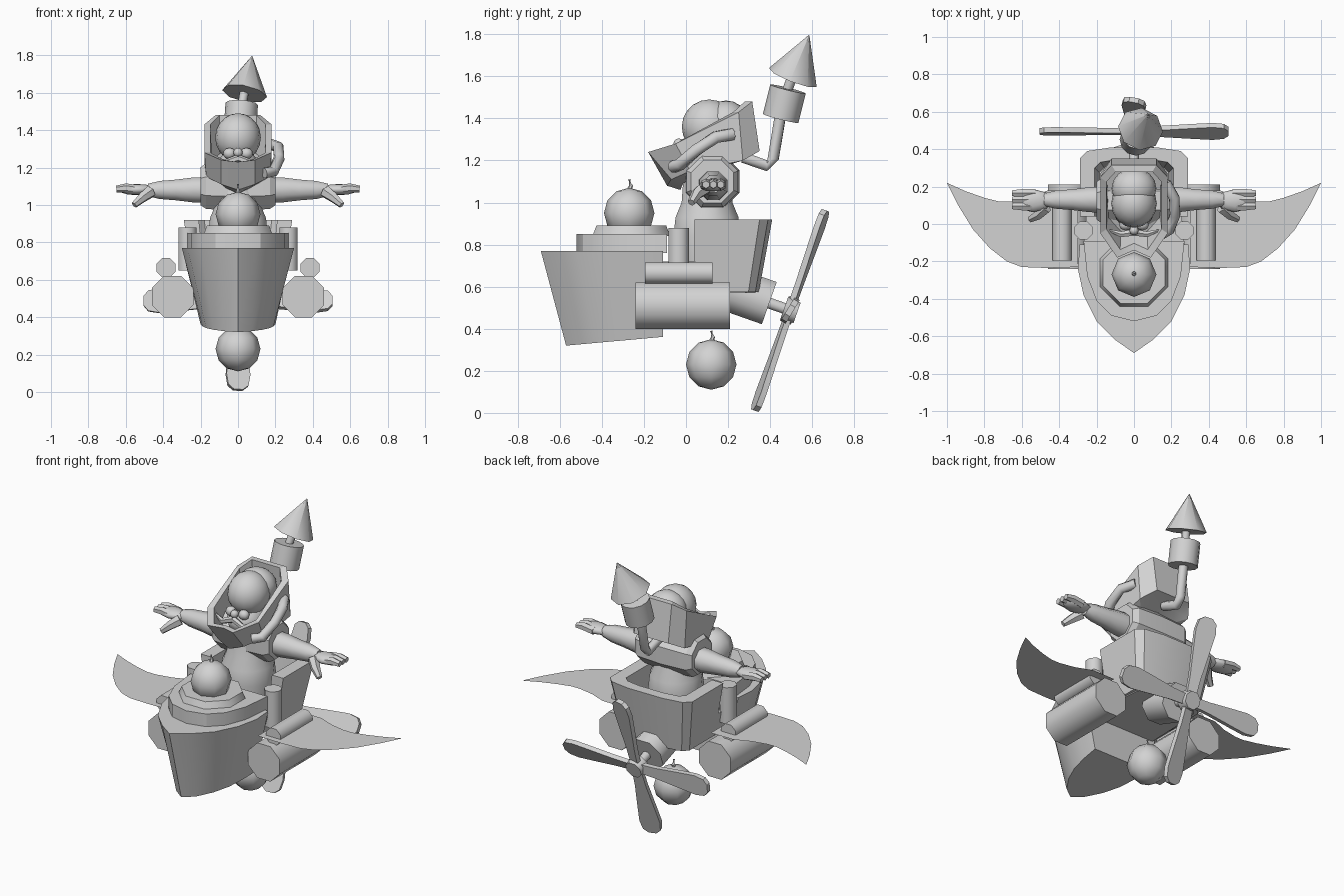
import bpy
import bmesh
import math
from mathutils import Matrix, Vector

default_cube = bpy.data.objects.get("Cube")
if default_cube:
    bpy.data.objects.remove(default_cube, do_unlink=True)

grey = bpy.data.materials.new("plain_grey")
grey.use_nodes = True
colour = (.65, .65, .65, 1)
grey.diffuse_color = colour
grey.node_tree.nodes["Principled BSDF"].inputs["Base Color"].default_value = colour


def finish(name, bm, angle=40, matrix=None):
    """Turn a bmesh into a shaded, coloured object."""
    bmesh.ops.recalc_face_normals(bm, faces=bm.faces)
    if matrix:
        bm.transform(matrix)
    mesh = bpy.data.meshes.new(name)
    bm.to_mesh(mesh)
    bm.free()
    mesh.materials.append(grey)
    for polygon in mesh.polygons:
        polygon.use_smooth = True
    mesh.set_sharp_from_angle(angle=math.radians(angle))
    obj = bpy.data.objects.new(name, mesh)
    bpy.context.scene.collection.objects.link(obj)
    return obj


def loft(name, loops, angle=40, matrix=None):
    """Skin a series of closed loops that share a point count."""
    bm = bmesh.new()
    rings = [[bm.verts.new(point) for point in loop] for loop in loops]
    for lower, upper in zip(rings, rings[1:]):
        count = len(lower)
        for i in range(count):
            j = (i + 1) % count
            bm.faces.new((lower[i], lower[j], upper[j], upper[i]))
    bm.faces.new(rings[0])
    bm.faces.new(rings[-1])
    return finish(name, bm, angle, matrix)


def tube(name, path, radii, sides=8, angle=50, matrix=None):
    """Sweep a regular polygon along a path with changing radius."""
    path = [Vector(point) for point in path]
    loops = []
    for i, centre in enumerate(path):
        ahead = path[min(i + 1, len(path) - 1)] - path[max(i - 1, 0)]
        turn = ahead.to_track_quat('Z', 'Y')
        ring = []
        for k in range(sides):
            a = math.tau * (k + .5) / sides
            ring.append(centre + turn @ Vector((math.cos(a), math.sin(a), 0)) * radii[i])
        loops.append(ring)
    return loft(name, loops, angle, matrix)


def ball(name, centre, size, segments=12, rings=8):
    bm = bmesh.new()
    bmesh.ops.create_uvsphere(bm, u_segments=segments, v_segments=rings, radius=1)
    placing = Matrix.Translation(centre) @ Matrix.Diagonal((*size, 1))
    return finish(name, bm, 60, placing)


def mirrored(half):
    """Close a half outline across the x = 0 plane."""
    return half + [(-p[0], *p[1:]) for p in reversed(half) if p[0] > 0]


def at_height(outline, z):
    return [(x, y, z) for x, y in outline]


# Pointed front hull, with its bottom rising towards the back
deck = mirrored([(0, -.69), (.1, -.62), (.2, -.52), (.27, -.38), (.3, -.24), (.29, -.11)])
keel = mirrored([(0, -.57), (.07, -.52), (.13, -.43), (.17, -.33), (.19, -.22), (.2, -.11)])
keel = [(x, y, .32 + (y + .57) * .09) for x, y in keel]
loft("front_hull", [keel, at_height(deck, .77)], 30)

# Stepped deck under the front bomb
step = mirrored([(0, -.52), (.12, -.49), (.2, -.41), (.25, -.28), (.27, -.09)])
loft("deck_step", [at_height(step, .76), at_height(step, .85)], 30)
tube("bomb_stand", [(0, -.26, .84), (0, -.26, .89)], [.2, .18])

# Open rear tub: sloping floor block and horseshoe wall
floor = mirrored([(.23, -.11), (.225, .1), (.21, .28), (.17, .33)])
floor_top = mirrored([(.27, -.11), (.25, .1), (.23, .3), (.19, .35)])
loft("tub_floor", [at_height(floor, .57), at_height(floor_top, .72)], 20)
outside = [(.29, .04), (.29, .35), (.25, .39), (.12, .41)]
inside = [(-.21, .04), (-.21, .3), (-.18, .33), (-.09, .345)]
horseshoe = mirrored(outside) + inside + [(-x, y) for x, y in reversed(inside)]
loft("tub_wall", [[(x * .8, y * .82 + .01, .575) for x, y in horseshoe],
                  at_height(horseshoe, .92)], 20)


# Bombs with bent fuses
def bomb(name, y, z):
    ball(name, (0, y, z), (.12, .12, .12), 8, 6)
    tube(name + "_fuse", [(0, y, z + .11), (0, y + .008, z + .13), (0, y, z + .16)],
         [.012, .01, .006], 6)


bomb("front_bomb", -.27, .95)
bomb("hanging_bomb", .12, .23)

# Side tanks, pipes, posts and wings
wing = [(.3, -.23), (.47, -.235), (.6, -.23), (.68, -.2), (.77, -.13), (.86, -.03), (.94, .1),
        (1, .22), (.9, .175), (.8, .14), (.72, .12), (.66, .12), (.56, .14), (.46, .18), (.3, .18)]
for side, s in (("left", 1), ("right", -1)):
    tube(side + "_tank", [(s * .35, -.24, .51), (s * .35, .21, .51)], [.12, .12])
    tube(side + "_pipe", [(s * .385, -.195, .665), (s * .385, .125, .665)], [.055, .055])
    tube(side + "_post", [(s * .27, -.035, .65), (s * .27, -.035, .88)], [.053, .053])
    bm = bmesh.new()
    bm.faces.new([bm.verts.new((s * x, y, .66)) for x, y in wing])
    plate = finish(side + "_wing", bm)
    if plate.data.polygons[0].normal.z < 0:
        plate.data.flip_normals()

# Tilted engine and four-bladed propeller
tilt = Matrix.Translation((0, .495, .487)) @ Matrix.Rotation(math.radians(-19.4), 4, 'X')
tube("engine", [(0, -.3, 0), (0, -.105, 0)], [.115, .115], matrix=tilt)
tube("propeller_shaft", [(0, -.13, 0), (0, 0, 0)], [.028, .028], matrix=tilt)
tube("propeller_hub", [(0, -.03, 0), (0, .035, 0)], [.065, .055], matrix=tilt)
blade = mirrored([(.03, .03), (.035, .14), (.055, .32), (.065, .42), (.055, .48), (.025, .505)])
for k in range(4):
    spin = Matrix.Rotation(k * math.pi / 2, 4, 'Y') @ Matrix.Rotation(-.2, 4, 'Z')
    loft("propeller_blade", [[(x, y, z) for x, z in blade] for y in (-.014, .014)],
         30, tilt @ spin)

# Pilot body: round belly, wide chest and vest
belly = [(.7, .15), (.84, .165), (.93, .155), (1.0, .125), (1.2, .11)]
tube("belly", [(0, .1, z) for z, r in belly], [r for z, r in belly], 12)
chest = [(-.2, .11), (-.17, .132), (0, .14), (.17, .132), (.2, .11)]
tube("vest", [(x, .125, 1.1) for x, r in chest], [r for x, r in chest], 8, 30)

# Arms stretched out sideways, with mitten-like hands
for side, s in (("left", 1), ("right", -1)):
    arm = [(.17, .075), (.24, .072), (.33, .06), (.42, .052), (.48, .036)]
    tube(side + "_arm", [(s * x, .13, 1.08) for x, r in arm], [r for x, r in arm])
    ball(side + "_palm", (s * .54, .125, 1.082), (.1, .062, .03), 8, 6)
    for y in (.095, .13, .165):
        tube(side + "_finger", [(s * .53, y, 1.08), (s * .6, y, 1.09), (s * .65, y, 1.085)],
             [.025, .025, .018], 6)
    tube(side + "_thumb", [(s * .47, .09, 1.07), (s * .51, .05, 1.04), (s * .555, .025, 1.0)],
         [.035, .028, .018], 6)

# Scoop-shaped hood around the head, notched at the chin
rim = mirrored([(0, -.14, 1.23), (.09, -.18, 1.24), (.18, -.05, 1.28), (.18, .25, 1.43), (.12, .315, 1.48)])
base = mirrored([(0, -.09, 1.08), (.09, -.07, 1.11), (.17, .02, 1.15), (.18, .27, 1.2), (.12, .35, 1.245)])
chin = [(x * .7, .09 + (y - .09) * .65, z - .02) for x, y, z in base]
lining = [(x * .82, .09 + (y - .09) * .84, z) for x, y, z in rim]
hollow = [(x * .8, .09 + (y - .09) * .8, z + .03) for x, y, z in base]
loft("hood", [chin, base, rim, lining, hollow], 20)

# Head and face
ball("head", (0, .11, 1.36), (.122, .13, .13), 16, 10)
ball("head_back", (0, .19, 1.375), (.12, .11, .11), 16, 10)
ball("jaw", (0, .09, 1.21), (.11, .13, .09))
ball("nose", (0, -.035, 1.28), (.025, .025, .025), 8, 6)
for side, s in (("left", 1), ("right", -1)):
    ball(side + "_cheek", (s * .045, -.005, 1.275), (.035, .03, .03), 8, 6)
    tube(side + "_moustache", [(0, -.045, 1.25), (s * .07, -.055, 1.225), (s * .145, -.03, 1.25)],
         [.02, .018, .004], 6)

# Breathing hose along the left cheek
tube("breathing_hose", [(.14, -.06, 1.17), (.19, -.03, 1.18), (.22, .05, 1.25),
                        (.215, .14, 1.31), (.17, .22, 1.325)], [.03] * 5)

# Bent chimney with canister and cone cap
tube("chimney_pipe", [(0, .27, 1.215), (0, .385, 1.175), (0, .415, 1.21), (.005, .45, 1.42)],
     [.028] * 4)
tube("canister", [(.01, .45, 1.4), (.02, .485, 1.54)], [.087, .087], 12)
tube("cap_rod", [(.02, .48, 1.53), (.035, .51, 1.61)], [.024, .024])
tube("cone_cap", [(.035, .508, 1.595), (.075, .585, 1.795)], [.122, .002], 8, 50)
